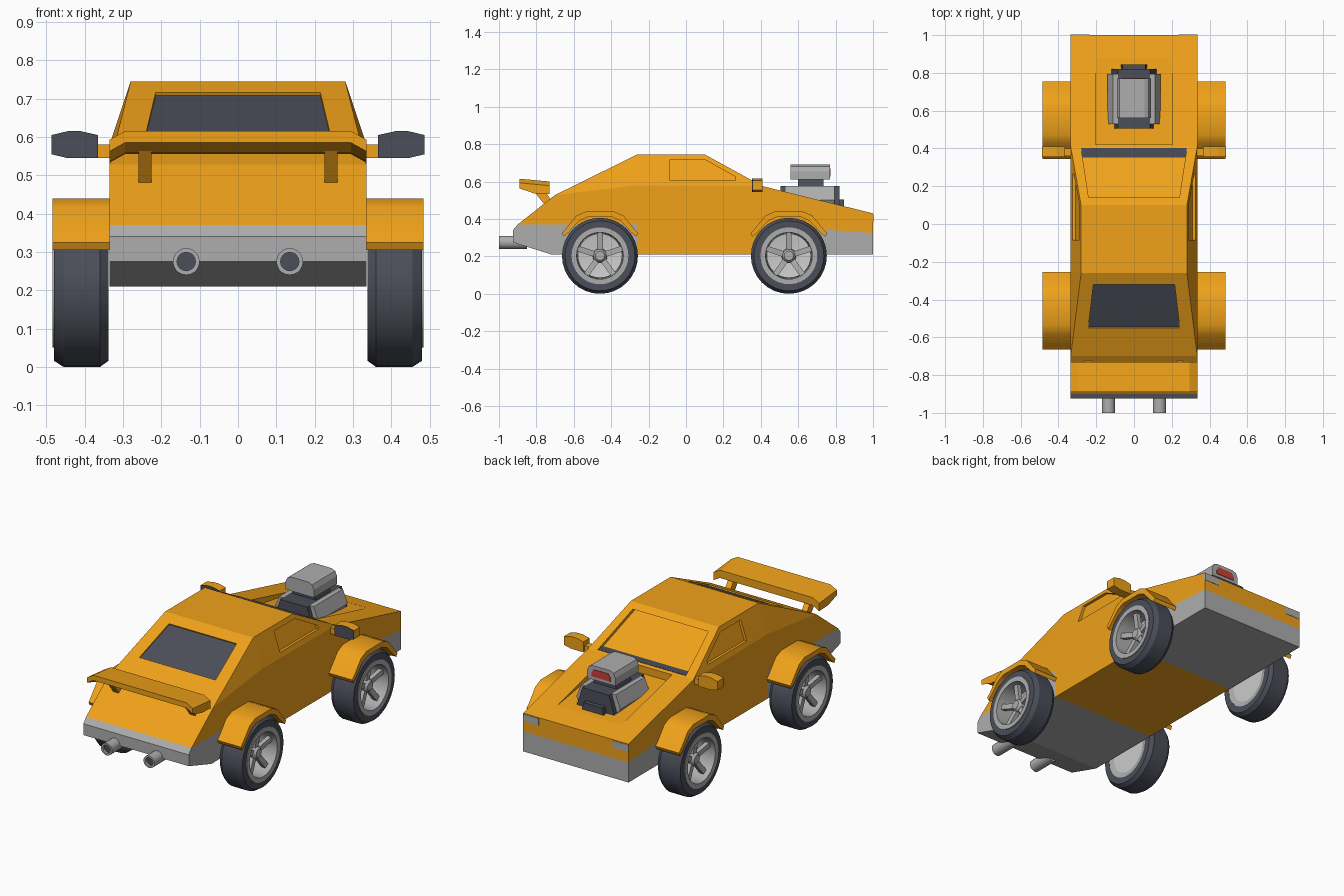
import bpy, bmesh, math
from mathutils import Vector, Matrix

if "Cube" in bpy.data.objects:
    bpy.data.objects.remove(bpy.data.objects["Cube"])


def material(name, rgb):
    m = bpy.data.materials.new(name)
    m.diffuse_color = (*rgb, 1)
    m.use_nodes = True
    m.node_tree.nodes["Principled BSDF"].inputs["Base Color"].default_value = m.diffuse_color
    return m


ORANGE = material("orange_paint", (0.87, 0.36, 0.01))
DARK = material("dark_grey", (0.07, 0.075, 0.10))
LIGHT = material("light_grey", (0.42, 0.42, 0.42))
WHITE = material("white_metal", (0.9, 0.9, 0.9))
RED = material("red", (0.6, 0.05, 0.04))


def finish(bm, name, mat, smooth=False):
    bmesh.ops.recalc_face_normals(bm, faces=bm.faces)
    me = bpy.data.meshes.new(name)
    bm.to_mesh(me)
    bm.free()
    ob = bpy.data.objects.new(name, me)
    bpy.context.collection.objects.link(ob)
    me.materials.append(mat)
    if smooth:
        bpy.ops.object.select_all(action='DESELECT')
        ob.select_set(True)
        bpy.context.view_layer.objects.active = ob
        bpy.ops.object.shade_smooth_by_angle(angle=math.radians(32))
    return ob


def loft(name, rings, mat, smooth=False):
    """Skin a list of equal-length point rings and cap both ends."""
    bm = bmesh.new()
    vs = [[bm.verts.new(p) for p in r] for r in rings]
    n = len(vs[0])
    for a, b in zip(vs, vs[1:]):
        for i in range(n):
            bm.faces.new((a[i], a[(i + 1) % n], b[(i + 1) % n], b[i]))
    bm.faces.new(vs[0])
    bm.faces.new(vs[-1])
    return finish(bm, name, mat, smooth)


def prism_x(name, yz, x0, x1, mat, smooth=False):
    return loft(name, [[(x, y, z) for y, z in yz] for x in (x0, x1)], mat, smooth)


def prism_y(name, xz, y0, y1, mat):
    return loft(name, [[(x, y, z) for x, z in xz] for y in (y0, y1)], mat)


def lathe(name, prof, centre, axis, mat, closed=True, n=32):
    """Spin (distance along axis, radius) points about a line along x or y."""
    bm = bmesh.new()
    rows = []
    for i in range(n):
        t = 2 * math.pi * i / n
        c, s = math.cos(t), math.sin(t)
        rows.append([bm.verts.new(Vector(centre) + Vector((d, r * c, r * s) if axis == 'x' else (r * c, d, r * s)))
                     for d, r in prof])
    m = len(prof)
    for i in range(n):
        a, b = rows[i], rows[(i + 1) % n]
        for j in range(m if closed else m - 1):
            k = (j + 1) % m
            bm.faces.new((a[j], a[k], b[k], b[j]))
    if not closed:
        bm.faces.new([r[0] for r in rows])
        bm.faces.new([r[-1] for r in rows])
    return finish(bm, name, mat, True)


def cut(target, cutter):
    mod = target.modifiers.new("cut", 'BOOLEAN')
    mod.operation = 'DIFFERENCE'
    mod.solver = 'EXACT'
    mod.object = cutter
    bpy.context.view_layer.objects.active = target
    bpy.ops.object.modifier_apply(modifier=mod.name)
    bpy.data.objects.remove(cutter)


def slab(name, pts, depth, height, mat):
    """Flat polygon thickened below (depth) and above (height) its plane."""
    p = [Vector(v) for v in pts]
    nrm = (p[1] - p[0]).cross(p[2] - p[0]).normalized()
    return loft(name, [[v - nrm * depth for v in p], [v + nrm * height for v in p]], mat)


W = 0.335
# Lower body and bumpers
body = prism_x("lower_body", [(-.26, .21), (.41, .21), (.41, .365), (1, .325), (1, .43), (.41, .575),
                              (-.26, .58), (-.7, .528), (-.9, .37), (-.26, .37)], -W, W, ORANGE)
prism_x("rear_bumper", [(-.26, .21), (-.72, .21), (-.925, .275), (-.925, .34), (-.9, .37), (-.26, .37)], -W, W, LIGHT)
prism_x("front_bumper", [(.41, .21), (1, .21), (1, .325), (.41, .365)], -W, W, LIGHT)
# Sunken wedge in the hood
cut(body, prism_x("hood_cutter", [(.42, .53), (.88, .459), (.88, .6), (.42, .7)], -.205, .205, ORANGE))

# Cabin
bm = bmesh.new()
for s in (-1, 1):
    for p in [(W, -.7, .528), (W, -.26, .58), (W, .41, .575), (.28, -.26, .745), (.28, .1, .745)]:
        bm.verts.new((s * p[0], p[1], p[2]))
bmesh.ops.convex_hull(bm, input=bm.verts)
bmesh.ops.dissolve_limit(bm, angle_limit=0.01, verts=bm.verts, edges=bm.edges)
cabin = finish(bm, "cabin", ORANGE)

# Window recesses
screen = [(-.28, .402, .5795), (-.24, .14, .723), (.24, .14, .723), (.28, .402, .5795)]
screen = [(x, y, z) for x, y, z in reversed(screen)]
cut(cabin, loft("windscreen_cutter", [[(x, y - .05, z) for x, y, z in screen],
                                      [(x, y + .1, z) for x, y, z in screen]], ORANGE))
rear = [(-.242, -.55, .603), (.242, -.55, .603), (.215, -.32, .716), (-.215, -.32, .716)]
cut(cabin, slab("rear_window_cutter", rear, .012, .03, ORANGE))
prism_x("windscreen_ledge", [(.352, .572), (.402, .572), (.402, .581), (.352, .581)], -.28, .28, DARK)
slab("rear_window", rear, .015, -.008, DARK)
side = [(-.085, .605), (.265, .605), (.265, .625), (.1, .718), (-.085, .718)]
for s in (-1, 1):
    def side_x(z, off):
        return s * (W - (z - .578) * .055 / .167 + off)
    cut(cabin, loft("side_window_cutter", [[(side_x(z, o), y, z) for y, z in side] for o in (-.016, .05)], ORANGE))

# Wheels and fenders
ARCH_OUT = [(-.205, .325), (-.185, .345), (-.125, .418), (-.075, .44), (.075, .44), (.125, .418), (.185, .345), (.205, .325)]
ARCH_IN = [(.195, .305), (.165, .33), (.11, .39), (.065, .41), (-.065, .41), (-.11, .39), (-.165, .33), (-.195, .305)]
for wy, end in ((-.46, "rear"), (.55, "front")):
    for s, sd in ((-1, "left"), (1, "right")):
        tag = f"{end}_{sd}"
        c = (0, wy, .203)
        prism_x("fender_" + tag, [(wy + y, z) for y, z in ARCH_OUT + ARCH_IN], s * .33, s * .484, ORANGE, True)

        def turn(part, prof, mat, closed=True, n=32):
            return lathe(f"{part}_{tag}", [(s * d, r) for d, r in prof], c, 'x', mat, closed, n)
        turn("tyre", [(.338, .15), (.338, .187), (.36, .203), (.455, .203), (.48, .187), (.48, .15)], DARK)
        turn("rim", [(.484, .152), (.484, .125), (.345, .12), (.338, .152)], LIGHT)
        turn("wheel_dish", [(.345, .125), (.375, .118), (.362, .03)], WHITE, False)
        turn("hub", [(.36, .04), (.44, .036), (.455, .025)], LIGHT, False, 16)
        for i in range(5):
            t = math.pi / 2 + i * 2 * math.pi / 5
            d, q = Vector((0, math.cos(t), math.sin(t))), Vector((0, -math.sin(t), math.cos(t)))
            loft("spoke_" + tag, [[Vector(c) + d * r + q * w + Vector((s * x, 0, 0))
                                   for w, x in ((-.015, x0), (.015, x0), (.015, x0 + .025), (-.015, x0 + .025))]
                                  for r, x0 in ((.02, .415), (.126, .43))], LIGHT)

# Rear wing with drooped tips, and its struts
wing = [(-.89, .615), (-.73, .6), (-.73, .555), (-.81, .558), (-.89, .585)]
loft("rear_wing", [[(x, y, z - drop) for y, z in wing]
                   for x, drop in ((-W, .022), (-.295, 0), (.295, 0), (W, .022))], ORANGE)
for s in (-1, 1):
    prism_x("wing_strut", [(-.83, .57), (-.77, .57), (-.72, .50), (-.755, .475)], s * .226, s * .26, ORANGE)
    # Exhaust pipes
    lathe("exhaust_pipe", [(-1, .035), (-1, .024), (-.97, .024), (-.85, .024), (-.85, .035)],
          (s * .135, 0, .275), 'y', LIGHT, True, 20)
    lathe("exhaust_bore", [(-.985, .025), (-.9, .025)], (s * .135, 0, .275), 'y', DARK, False, 20)
    # Door mirrors
    prism_x("mirror_arm", [(.36, .545), (.4, .545), (.4, .58), (.36, .58)], s * .32, s * .37, ORANGE)
    shell = [(.365, .545), (.365, .605), (.41, .615), (.445, .615), (.487, .605), (.487, .555), (.445, .545)]
    shell = [(s * x, z) for x, z in shell]
    prism_y("door_mirror", shell, .358, .41, ORANGE)
    prism_y("mirror_glass", shell, .354, .358, DARK)
    # Headlights
    prism_y("headlight", [(s * .235, .385), (s * W, .385), (s * W, .425), (s * .235, .425)], .99, 1.002, LIGHT)
    # Engine cylinder banks, leaning outward
    prism_y("cylinder_bank", [(s * .085, .575), (s * .11, .575), (s * .14, .5), (s * .125, .475), (s * .085, .475)],
            .53, .795, LIGHT)

# Engine block, blower and air scoop
prism_y("engine_block", [(-.125, .45), (.125, .45), (.085, .575), (-.085, .575)], .505, .82, DARK)
prism_y("engine_pulley_cover", [(-.075, .43), (.075, .43), (.06, .505), (-.06, .505)], .8, .845, DARK)
prism_y("blower", [(-.075, .57), (.075, .57), (.06, .615), (-.06, .615)], .6, .735, DARK)
scoop = [(-.09, .61), (.09, .61), (.09, .655), (.078, .68), (.055, .69), (-.055, .69), (-.078, .68), (-.09, .655)]
prism_y("air_scoop", scoop, .56, .77, LIGHT)
prism_y("scoop_mouth", [(-.06, .628), (.06, .628), (.06, .65), (.045, .67), (-.045, .67), (-.06, .65)], .765, .773, RED)
